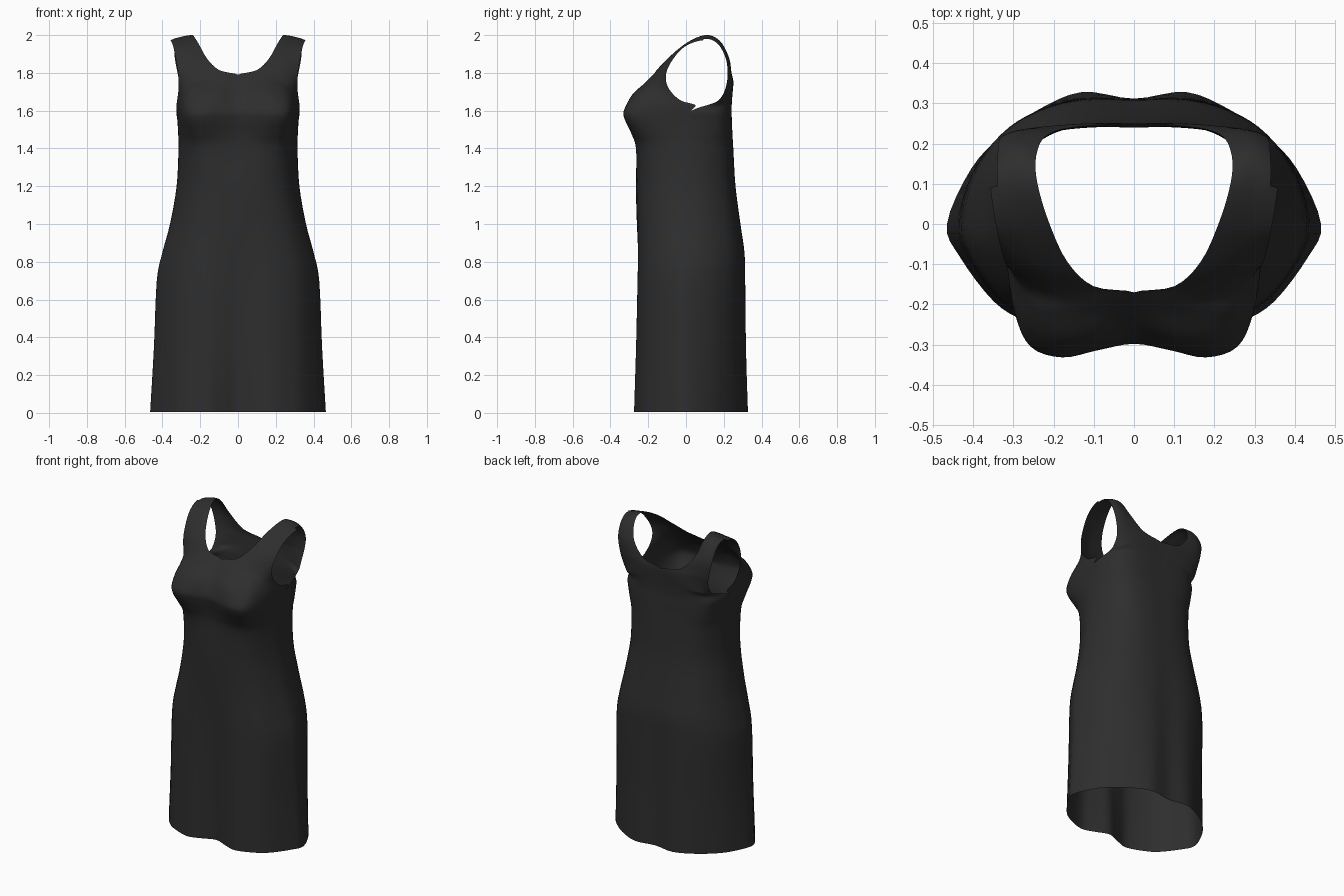
import bpy, bmesh
from mathutils import Vector

STEPS = 4   # spline subdivisions per control segment

# Cross-sections of one half, front centre -> side seam (index 6) -> back centre
HEM = [(0, -.80), (.18, -.91), (.36, -1), (.58, -.88), (.75, -.70), (.93, -.3), (1, 0),
       (.87, .42), (.70, .68), (.52, .86), (.28, 1), (0, .95)]
WAIST = [(0, -1), (.2, -.99), (.4, -.96), (.62, -.86), (.81, -.66), (.96, -.3), (1, 0),
         (.96, .38), (.80, .72), (.58, .91), (.3, .99), (0, 1)]
BUST = [(0, -.9), (.28, -.95), (.55, -1), (.79, -.92), (.91, -.68), (.97, -.32), (1, .12),
        (.98, .42), (.88, .76), (.65, .94), (.33, 1), (0, 1)]

# z, half width, front y, back y, hem weight, bust weight
BODY = [(.005, .465, .275, .328, 1, 0), (.35, .445, .268, .318, .65, 0),
        (.7, .43, .262, .314, .3, 0), (.85, .40, .26, .31, .15, 0),
        (1.0, .36, .26, .288, 0, 0), (1.2, .325, .265, .262, 0, 0),
        (1.4, .315, .27, .25, 0, .3), (1.48, .317, .293, .245, 0, .7),
        (1.55, .321, .323, .242, 0, 1), (1.6, .325, .329, .24, 0, 1)]

# Bodice rows, centre/neckline -> armhole edge, climbing to the shoulder
SHOULDER = [(.24, .10, 2.0), (.27, .10, 1.997), (.30, .10, 1.99), (.33, .097, 1.983), (.357, .09, 1.973)]
FRONT = [
    [(0, -.26, 1.68), (.15, -.29, 1.68), (.265, -.25, 1.665), (.312, -.12, 1.645), (.325, .05, 1.63)],
    [(0, -.205, 1.75), (.13, -.225, 1.74), (.24, -.215, 1.72), (.30, -.14, 1.69), (.322, -.03, 1.655)],
    [(0, -.17, 1.79), (.12, -.19, 1.775), (.22, -.18, 1.755), (.285, -.145, 1.735), (.315, -.09, 1.715)],
    [(.10, -.155, 1.815), (.17, -.157, 1.805), (.23, -.15, 1.795), (.28, -.13, 1.785), (.315, -.107, 1.78)],
    [(.165, -.095, 1.877), (.21, -.10, 1.873), (.25, -.10, 1.867), (.29, -.092, 1.86), (.325, -.082, 1.852)],
    [(.21, 0, 1.957), (.245, 0, 1.956), (.28, -.002, 1.95), (.312, -.005, 1.945), (.342, -.01, 1.937)],
    SHOULDER]
BACK = [
    [(0, .243, 1.66), (.12, .243, 1.66), (.22, .23, 1.655), (.29, .185, 1.645), (.325, .05, 1.63)],
    [(0, .247, 1.71), (.12, .247, 1.70), (.22, .237, 1.69), (.29, .205, 1.675), (.325, .14, 1.66)],
    [(0, .25, 1.76), (.12, .25, 1.75), (.22, .24, 1.74), (.29, .22, 1.725), (.328, .185, 1.71)],
    [(.13, .243, 1.79), (.20, .242, 1.79), (.26, .238, 1.79), (.305, .226, 1.785), (.337, .205, 1.78)],
    [(.215, .222, 1.88), (.25, .227, 1.88), (.29, .227, 1.88), (.325, .217, 1.875), (.35, .20, 1.87)],
    [(.243, .17, 1.975), (.27, .175, 1.974), (.30, .178, 1.968), (.33, .17, 1.96), (.357, .155, 1.95)],
    SHOULDER]


def catmull(a, b, c, d, t):
    return .5 * (2 * b + (c - a) * t + (2 * a - 5 * b + 4 * c - d) * t * t
                 + (3 * b - a - 3 * c + d) * t ** 3)


def spline(points, first=None, last=None, steps=STEPS):
    """Smooth points; first/last are optional neighbours beyond the ends."""
    p = [Vector(q) for q in points]
    first = first if first is not None else 2 * p[0] - p[1]
    last = last if last is not None else 2 * p[-1] - p[-2]
    p = [first] + p + [last]
    out = []
    for i in range(1, len(p) - 2):
        out += [catmull(*p[i - 1:i + 3], s / steps) for s in range(steps)]
    return out + [p[-2]]


def resample(points):
    """Five control points to the seven panel columns."""
    dense = spline(points, steps=3)
    return dense[::2]


def body_row(z, w, front, back, hem, bust):
    row = []
    for h, t, b in zip(HEM, WAIST, BUST):
        x, y = (h[k] * hem + b[k] * bust + t[k] * (1 - hem - bust) for k in (0, 1))
        row.append(Vector((x * w, y * (front if y < 0 else back), z)))
    return row


# Control grids for the front and back panels
body = [body_row(*r) for r in BODY]
front = [r[:7] for r in body] + [resample(r) for r in FRONT]
back = [r[:5:-1] for r in body] + [resample(r) for r in BACK]


def panel(grid, other):
    rows = []
    for i, r in enumerate(grid):
        mirrored = Vector((-r[1].x, r[1].y, r[1].z)) if r[0].x < 1e-5 else None
        seam = other[i][-2] if i <= len(BODY) else None
        rows.append(spline(r, mirrored, seam))
    over = spline(other[-2])          # continue smoothly over the shoulder
    cols = [spline([r[c] for r in rows], None, over[c]) for c in range(len(rows[0]))]
    return cols


bm = bmesh.new()
for grid, other in ((front, back), (back, front)):
    cols = panel(grid, other)
    for side in (1, -1):
        v = [[bm.verts.new((p.x * side, p.y, p.z)) for p in c] for c in cols]
        for i in range(len(v) - 1):
            for j in range(len(v[0]) - 1):
                bm.faces.new((v[i][j], v[i + 1][j], v[i + 1][j + 1], v[i][j + 1]))
bmesh.ops.remove_doubles(bm, verts=bm.verts, dist=.0008)
bmesh.ops.recalc_face_normals(bm, faces=bm.faces)

# Make sure the cloth faces outward
bm.normal_update()
if sum(f.normal.dot(Vector((f.calc_center_median().x, f.calc_center_median().y, 0))) for f in bm.faces) < 0:
    bmesh.ops.reverse_faces(bm, faces=bm.faces)
for f in bm.faces:
    f.smooth = True

mesh = bpy.data.meshes.new("dress")
bm.to_mesh(mesh)
bm.free()
dress = bpy.data.objects.new("dress", mesh)
bpy.context.collection.objects.link(dress)

cloth = bpy.data.materials.new("charcoal cloth")
cloth.diffuse_color = (.027, .027, .027, 1)
mesh.materials.append(cloth)
